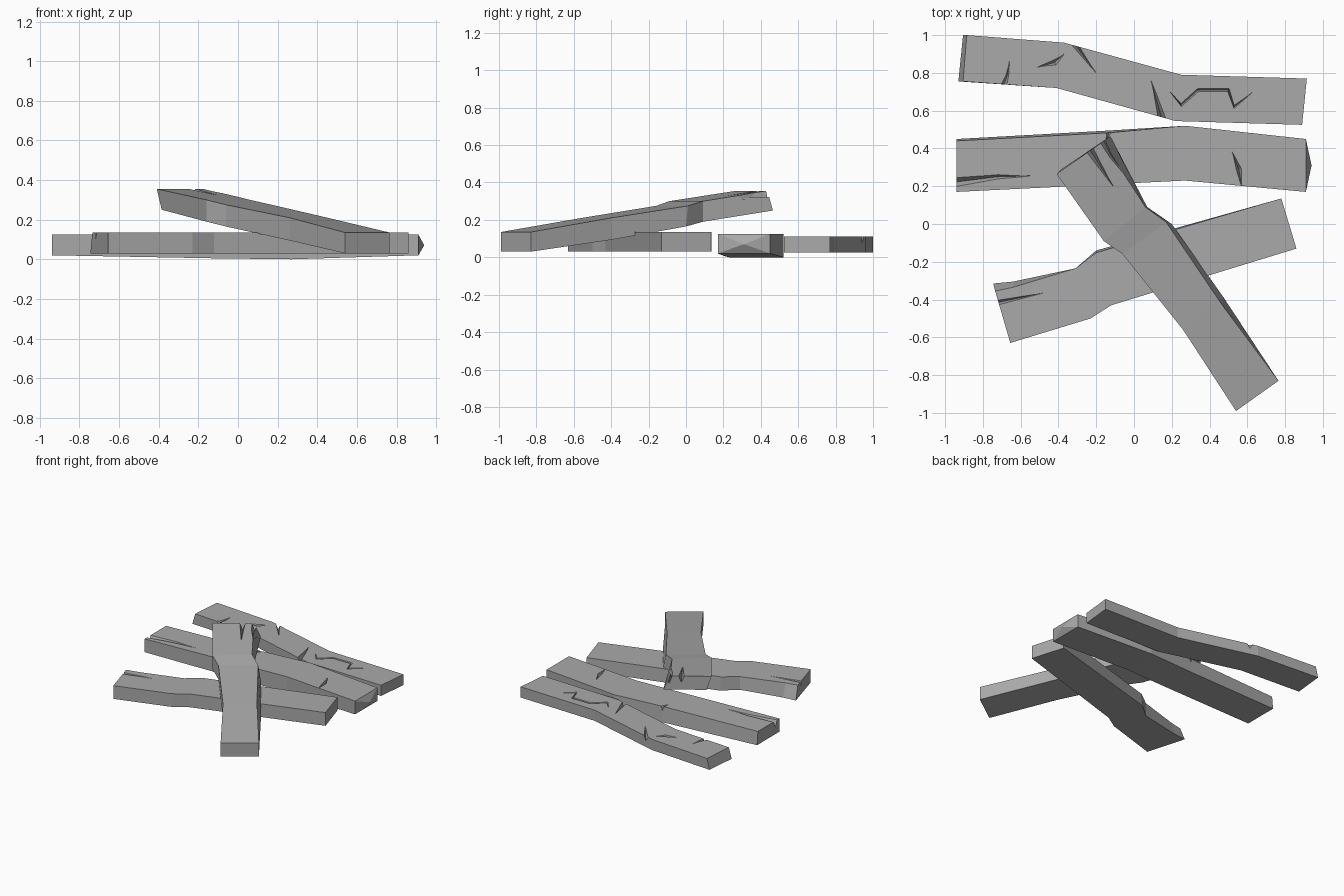
import bpy
import bmesh
from mathutils import Vector

cube = bpy.data.objects.get("Cube")
if cube:
    bpy.data.objects.remove(cube, do_unlink=True)

grey = bpy.data.materials.new("weathered_grey")
grey.use_nodes = True
grey.diffuse_color = (0.4, 0.4, 0.4, 1)
grey.node_tree.nodes["Principled BSDF"].inputs["Base Color"].default_value = (0.4, 0.4, 0.4, 1)


def loft(name, rings, tip=None):
    """Skin a row of matching cross-sections, with flat or pointed ends."""
    bm = bmesh.new()
    loops = [[bm.verts.new(p) for p in ring] for ring in rings]
    count = len(loops[0])
    for one, two in zip(loops, loops[1:]):
        for i in range(count):
            j = (i + 1) % count
            bm.faces.new((one[i], one[j], two[j], two[i]))
    bm.faces.new(loops[0])
    end = bm.faces.new(loops[-1])
    if tip:
        centre = bmesh.ops.poke(bm, faces=[end])["verts"][0]
        centre.co = tip
    bmesh.ops.recalc_face_normals(bm, faces=bm.faces)
    mesh = bpy.data.meshes.new(name)
    bm.to_mesh(mesh)
    bm.free()
    mesh.materials.append(grey)
    obj = bpy.data.objects.new(name, mesh)
    bpy.context.collection.objects.link(obj)
    return obj


def section(a, b, low, high, slip_a=(0, 0), slip_b=(0, 0)):
    """Plank cross-section between two edge points; slips pull in the top corners."""
    top_a = Vector(a) + Vector(slip_a)
    top_b = Vector(b) + Vector(slip_b)
    return [(*a, low), (*b, low), (*top_b, high), (*top_a, high)]


def crack_cutter(points, width, depth, open_start):
    """V-shaped wedge along a path, widest at its open end or in its middle."""
    path = [Vector(p) for p in points]
    rings = []
    last = len(path) - 1
    for i, p in enumerate(path):
        run = path[min(i + 1, last)] - path[max(i - 1, 0)]
        side = Vector((-run.y, run.x, 0)).normalized()
        if open_start:
            taper = 1 - 0.92 * i / last
        else:
            taper = 0.12 if i in (0, last) else 1
        half = side * width * taper / 2
        lift = Vector((0, 0, 0.012))
        rings.append([p + half + lift, p - half + lift,
                      p - Vector((0, 0, depth * taper))])
    return loft("crack_cutter", rings)


def carve(plank, cracks):
    """Cut every crack from the plank and keep the resulting mesh."""
    cutters = []
    for points, width, depth, open_start in cracks:
        cutter = crack_cutter(points, width, depth, open_start)
        cutter.hide_render = True
        cutters.append(cutter)
        mod = plank.modifiers.new("crack", 'BOOLEAN')
        mod.operation = 'DIFFERENCE'
        mod.solver = 'EXACT'
        mod.object = cutter
    graph = bpy.context.evaluated_depsgraph_get()
    mesh = bpy.data.meshes.new_from_object(plank.evaluated_get(graph))
    plank.modifiers.clear()
    plank.data = mesh
    for cutter in cutters:
        bpy.data.objects.remove(cutter, do_unlink=True)


def flat(z, *points):
    return [(x, y, z) for x, y in points]


# Back plank: S-bent, with a leaning left end
low, high = 0.025, 0.11
back_plank = loft("back_plank", [
    section((-0.93, 0.755), (-0.905, 1.0), low, high, (0.025, 0), (0.02, 0)),
    section((-0.41, 0.72), (-0.37, 0.96), low, high),
    section((0.22, 0.545), (0.25, 0.79), low, high),
    section((0.89, 0.525), (0.915, 0.77), low, high)])
carve(back_plank, [
    (flat(high, (-0.69, 0.73), (-0.67, 0.79), (-0.66, 0.86)), 0.04, 0.04, True),
    (flat(high, (-0.51, 0.83), (-0.42, 0.855), (-0.37, 0.9)), 0.04, 0.03, False),
    (flat(high, (-0.32, 0.96), (-0.2, 0.8)), 0.04, 0.04, True),
    (flat(high, (0.15, 0.55), (0.09, 0.76)), 0.05, 0.05, True),
    (flat(high, (0.19, 0.7), (0.25, 0.63), (0.34, 0.71), (0.5, 0.71),
          (0.53, 0.62), (0.63, 0.7)), 0.025, 0.025, False)])

# Middle plank: bowed, with a pointed right end and a split left end
high = 0.125
middle_plank = loft("middle_plank", [
    section((-0.94, 0.17), (-0.94, 0.45), 0.02, high, (0, 0), (0, -0.01)),
    section((-0.13, 0.21), (-0.13, 0.495), 0.005, high, (0, 0), (0, -0.012)),
    section((0.27, 0.23), (0.27, 0.52), 0, high),
    section((0.91, 0.17), (0.91, 0.45), 0.02, high)], tip=(0.94, 0.31, 0.07))
carve(middle_plank, [
    (flat(high, (-0.96, 0.22), (-0.72, 0.25), (-0.55, 0.255)), 0.06, 0.05, True),
    (flat(high, (0.52, 0.38), (0.555, 0.29), (0.57, 0.2)), 0.035, 0.04, False),
    (flat(high, (-0.12, 0.52), (-0.15, 0.43)), 0.045, 0.05, True)])

# Front plank: lies flat under the leaning one
low, high = 0.03, 0.135
front_plank = loft("front_plank", [
    section((-0.655, -0.63), (-0.745, -0.315), low, high, (0, 0), (0.01, -0.04)),
    section((-0.64, -0.625), (-0.64, -0.305), low, high, (0, 0), (0, -0.03)),
    section((-0.23, -0.5), (-0.31, -0.235), low, high),
    section((-0.12, -0.43), (-0.2, -0.14), low, high, (0, 0), (0, -0.012)),
    section((0.86, -0.13), (0.78, 0.135), low, high)])
carve(front_plank, [
    (flat(high, (-0.74, -0.42), (-0.6, -0.39), (-0.48, -0.365)), 0.035, 0.04, True)])

# Leaning plank: rests across the others, chipped at its raised end
leaning_plank = loft("leaning_plank", [
    section((0.54, -0.99), (0.765, -0.83), 0.03, 0.135),
    section((0.26, -0.56), (0.475, -0.39), 0.095, 0.21, (0, 0), (-0.025, -0.015)),
    section((-0.06, -0.16), (0.2, 0.0), 0.165, 0.275, (0, 0), (-0.03, 0.01)),
    section((-0.16, -0.09), (0.07, 0.09), 0.19, 0.3, (0, 0), (-0.01, 0)),
    section((-0.385, 0.29), (-0.125, 0.465), 0.25, 0.355, (-0.025, -0.025), (-0.04, -0.03))])
carve(leaning_plank, [
    ([(-0.245, 0.41, 0.355), (-0.11, 0.2, 0.322)], 0.05, 0.05, True),
    ([(-0.17, 0.46, 0.355), (-0.12, 0.36, 0.34), (-0.03, 0.24, 0.32)], 0.05, 0.06, True)])
